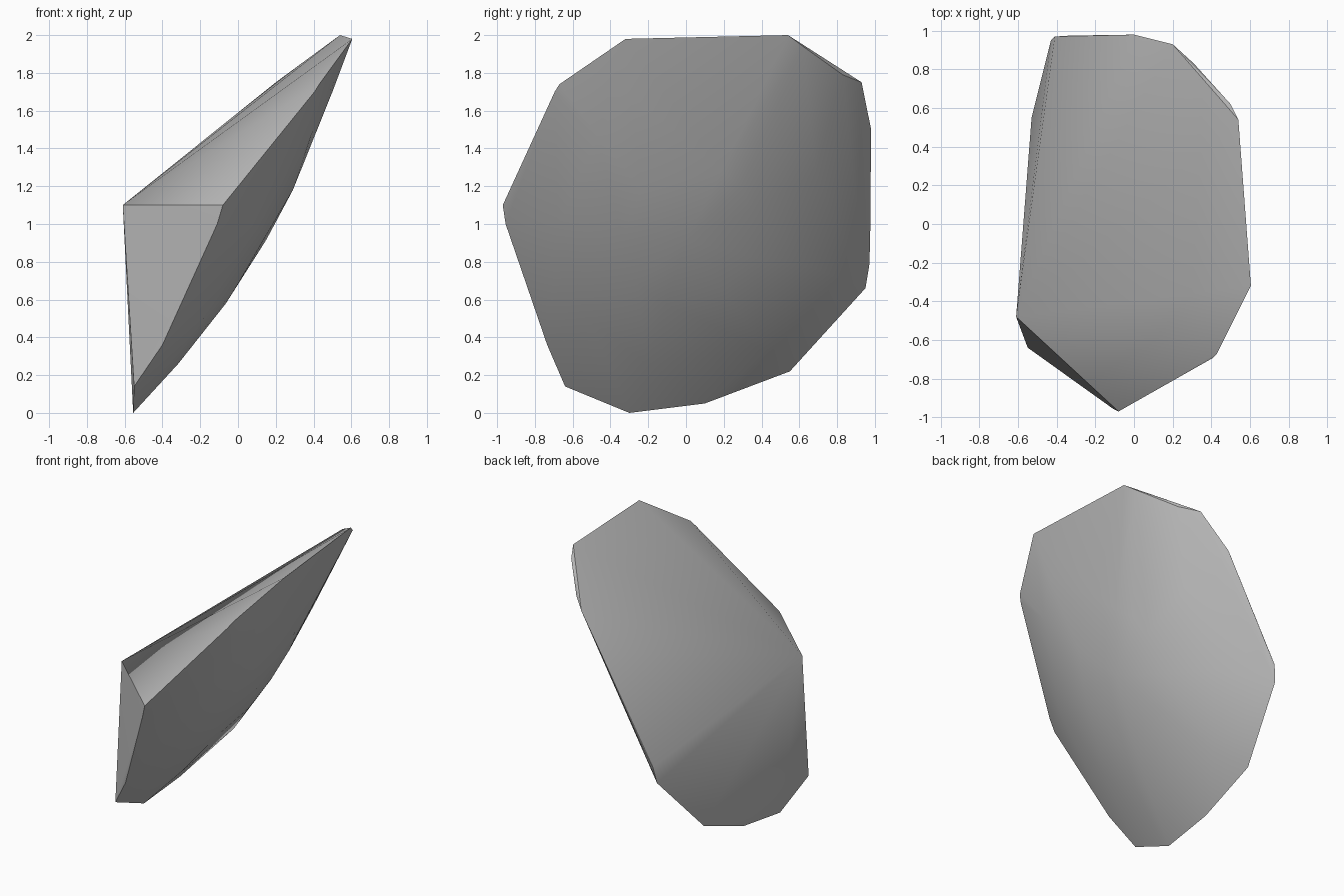
import bpy
import bmesh
import math
from mathutils import Vector

default_cube = bpy.data.objects.get("Cube")
if default_cube:
    bpy.data.objects.remove(default_cube, do_unlink=True)

# Inner apex where all the broken faces meet
apex = Vector((-.61, -.48, 1.1))

# Outline of the curved outer skin, from the front corner round underneath
rim = [Vector(p) for p in (
    (-.08, -.97, 1.1), (-.11, -.955, 1.0), (-.4, -.735, .36),
    (-.55, -.64, .14), (-.555, -.3, 0), (-.54, .1, .05),
    (-.53, .55, .22), (-.43, .95, .66), (-.41, .97, .78),
    (-.33, .975, .91), (0, .98, 1.5), (.2, .93, 1.75),
    (.31, .83, 1.79), (.5, .62, 1.94), (.54, .54, 2.0),
    (.605, -.32, 1.98), (.43, -.67, 1.74), (.405, -.695, 1.7),
)]

# Axes of the tilted skin: along its length and straight out of it
middle = Vector((.025, 0, .99))
along = Vector((.505, 0, .863))
outward = Vector((.863, 0, -.505))


def skin_point(y, length):
    """Point on the gently domed outer skin."""
    height = .145 - .11 * length ** 2 - .29 * y ** 2 - .06 * y
    return middle + along * length + outward * height + Vector((0, y, 0))


# Rings of skin points that shrink from the outline to the middle
skin = [skin_point(0, 0)]
for scale in (.35, .7):
    for corner in rim[::2]:
        skin.append(skin_point(corner.y * scale,
                               (corner - middle).dot(along) * scale))
skin += [Vector((.5, -.3, 1.7)), Vector((-.335, .43, .33))]

# Wrap every point in one closed convex shell
bm = bmesh.new()
for point in [apex] + rim + skin:
    bm.verts.new(point)
hull = bmesh.ops.convex_hull(bm, input=bm.verts[:])
unused = {v for v in hull["geom_interior"] + hull["geom_unused"]
          if isinstance(v, bmesh.types.BMVert)}
bmesh.ops.delete(bm, geom=list(unused), context="VERTS")
bmesh.ops.recalc_face_normals(bm, faces=bm.faces[:])
mesh = bpy.data.meshes.new("rock_shard")
bm.to_mesh(mesh)
bm.free()

# Plain grey stone
stone = bpy.data.materials.new("grey_stone")
stone.use_nodes = True
grey = (.5, .5, .5, 1)
stone.diffuse_color = grey
stone.node_tree.nodes["Principled BSDF"].inputs["Base Color"].default_value = grey
mesh.materials.append(stone)

shard = bpy.data.objects.new("rock_shard", mesh)
bpy.context.collection.objects.link(shard)
bpy.context.view_layer.objects.active = shard
shard.select_set(True)
bpy.ops.object.shade_smooth_by_angle(angle=math.radians(30))
